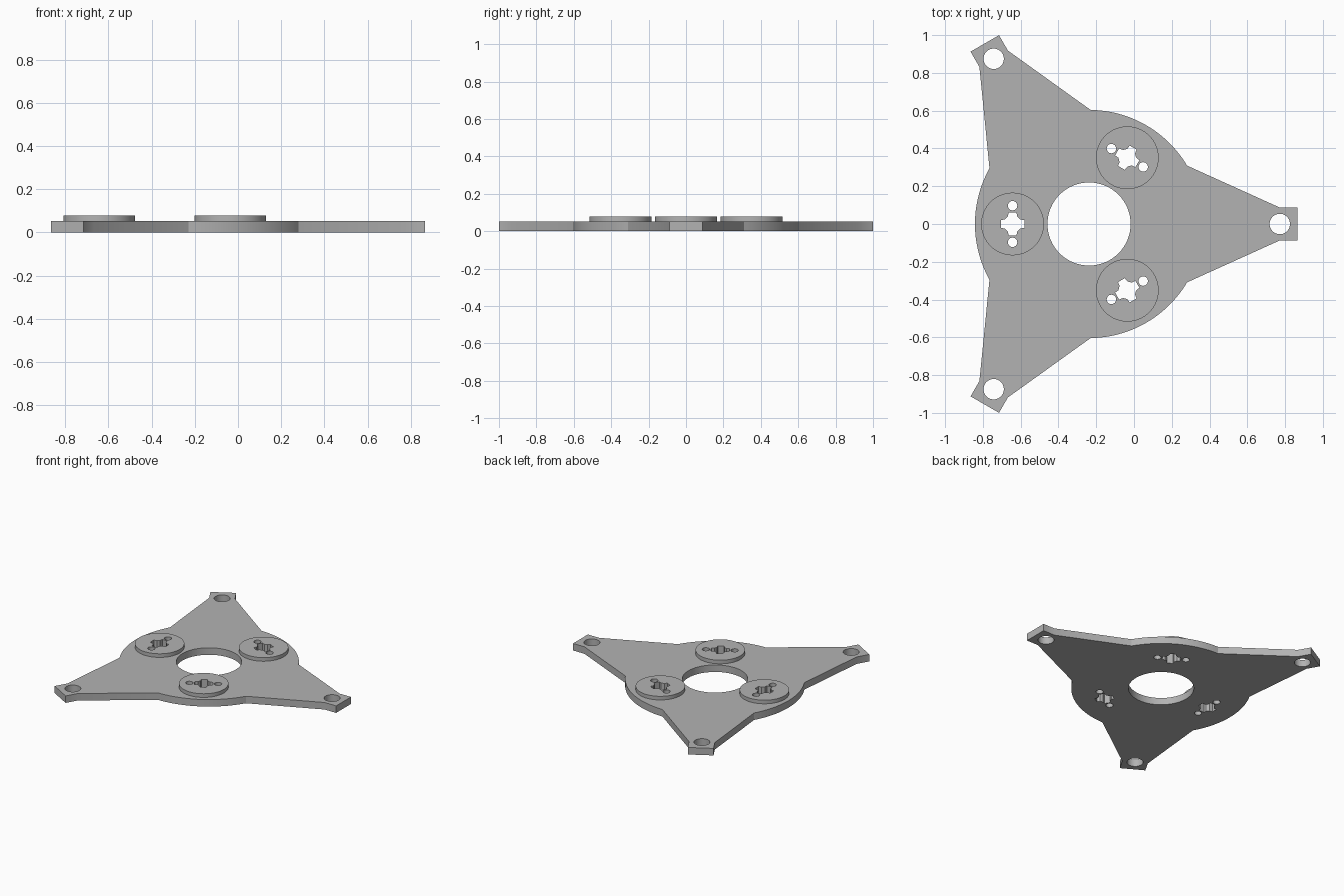
import bpy
import bmesh
from math import cos, sin, radians, atan2, hypot, degrees
from mathutils import Vector, Matrix

cube = bpy.data.objects.get("Cube")
if cube:
    bpy.data.objects.remove(cube, do_unlink=True)

CENTRE = Vector((-0.238, 0.0))
PLATE_TOP = 0.052
DISC_TOP = 0.079
DISC_RADIUS = 0.166
DISC_OFFSET = 0.405

grey = bpy.data.materials.new("plain_grey")
grey.use_nodes = True
colour = (0.45, 0.45, 0.45, 1)
grey.diffuse_color = colour
grey.node_tree.nodes["Principled BSDF"].inputs["Base Color"].default_value = colour


def arc(radius, start, end, steps, centre=(0, 0)):
    """Points along an arc, angles in degrees, both ends included."""
    angles = [radians(start + (end - start) * i / steps) for i in range(steps + 1)]
    return [Vector((centre[0] + radius * cos(a), centre[1] + radius * sin(a))) for a in angles]


def circle(radius, centre=(0, 0), steps=64):
    return arc(radius, 0, 360, steps, centre)[:-1]


def turned(points, angle):
    turn = Matrix.Rotation(radians(angle), 2)
    return [turn @ Vector(p) for p in points]


def extruded(name, loops, height):
    """Fill an outline with holes and extrude it upward from the ground."""
    curve = bpy.data.curves.new(name + "_outline", "CURVE")
    curve.dimensions = "2D"
    curve.fill_mode = "BOTH"
    curve.extrude = height / 2
    for loop in loops:
        spline = curve.splines.new("POLY")
        spline.points.add(len(loop) - 1)
        for point, p in zip(spline.points, loop):
            point.co = (p.x, p.y, 0, 1)
        spline.use_cyclic_u = True
    helper = bpy.data.objects.new(name + "_helper", curve)
    bpy.context.collection.objects.link(helper)
    graph = bpy.context.evaluated_depsgraph_get()
    mesh = bpy.data.meshes.new_from_object(helper.evaluated_get(graph))
    bpy.data.objects.remove(helper, do_unlink=True)

    bm = bmesh.new()
    bm.from_mesh(mesh)
    bmesh.ops.remove_doubles(bm, verts=bm.verts, dist=0.0001)
    bmesh.ops.translate(bm, verts=bm.verts, vec=(0, 0, height / 2))
    bmesh.ops.recalc_face_normals(bm, faces=bm.faces)
    bm.to_mesh(mesh)
    bm.free()

    mesh.name = name
    mesh.materials.clear()
    mesh.materials.append(grey)
    obj = bpy.data.objects.new(name, mesh)
    obj.location = (CENTRE.x, CENTRE.y, 0)
    bpy.context.collection.objects.link(obj)
    bpy.ops.object.select_all(action="DESELECT")
    obj.select_set(True)
    bpy.context.view_layer.objects.active = obj
    bpy.ops.object.shade_smooth_by_angle(angle=radians(30))
    return obj


# Plate: three tapered arms with square tabs, joined by round hub arcs
shoulder = Vector((0.519, 0.309))
shoulder_angle = degrees(atan2(shoulder.y, shoulder.x))
arm = [(1.01, -0.087), (1.104, -0.087), (1.104, 0.087), (1.01, 0.087)]
sector = [Vector(p) for p in arm]
sector += arc(hypot(*shoulder), shoulder_angle, 120 - shoulder_angle, 24)

outline = []
holes = [circle(0.22)]
for k in range(3):
    outline += turned(sector, k * 120)
    holes.append(turned(circle(0.054, (1.01, 0), 40), k * 120))
    holes.append(turned(circle(DISC_RADIUS, (DISC_OFFSET, 0)), k * 120 + 60))
extruded("base_plate", [outline] + holes, PLATE_TOP)

# Raised discs: each has a cross-shaped slot between two pin holes
quarter = [(0.062, -0.021), (0.062, 0.021), (0.04, 0.024), (0.024, 0.04)]
cross = [p for k in range(4) for p in turned(quarter, k * 90)]
disc_loops = [circle(DISC_RADIUS), cross,
              circle(0.025, (0, 0.097), 24), circle(0.025, (0, -0.097), 24)]
for label, angle in (("left_back", 60), ("right", 180), ("left_front", 300)):
    shift = Vector((DISC_OFFSET, 0))
    loops = [turned([p + shift for p in loop], angle) for loop in disc_loops]
    extruded(label + "_disc", loops, DISC_TOP)
